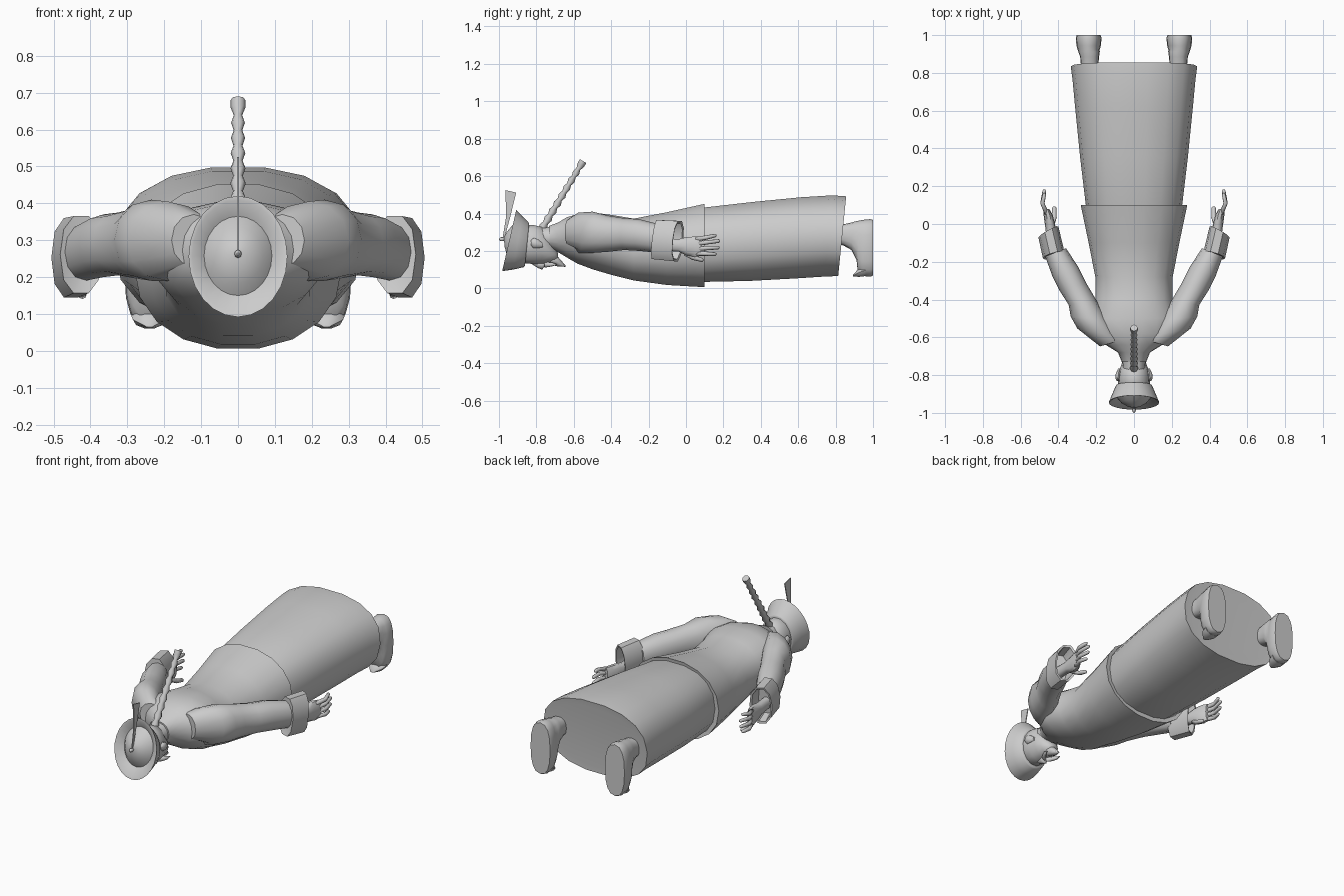
import bpy, bmesh, math


def finish(name, bm, mirror=False, angle=50):
    bmesh.ops.recalc_face_normals(bm, faces=bm.faces[:])
    me = bpy.data.meshes.new(name)
    bm.to_mesh(me)
    bm.free()
    ob = bpy.data.objects.new(name, me)
    bpy.context.collection.objects.link(ob)
    bpy.ops.object.select_all(action='DESELECT')
    ob.select_set(True)
    bpy.context.view_layer.objects.active = ob
    bpy.ops.object.shade_smooth_by_angle(angle=math.radians(angle))
    if mirror:
        ob.modifiers.new("Mirror", 'MIRROR').use_mirror_merge = False
    return ob


def loft(name, secs, n=16, power=2.0, mirror=False, angle=50):
    """Sections along y: (x, y, z_low, z_high, half_width, slope_x, slope_z)."""
    bm = bmesh.new()
    rings = []
    for s in secs:
        x, y, z0, z1, rx = s[:5]
        sx, sz = s[5:7] if len(s) > 5 else (0, 0)
        ring = []
        for i in range(n):
            a = 2 * math.pi * i / n
            c, d = math.cos(a), math.sin(a)
            u = rx * math.copysign(abs(c) ** (2 / power), c)
            v = (z1 - z0) / 2 * math.copysign(abs(d) ** (2 / power), d)
            ring.append(bm.verts.new((x + u, y + sx * u + sz * v, (z0 + z1) / 2 + v)))
        rings.append(ring)
    for a, b in zip(rings, rings[1:]):
        for i in range(n):
            j = (i + 1) % n
            bm.faces.new((a[i], a[j], b[j], b[i]))
    bm.faces.new(rings[0])
    bm.faces.new(rings[-1])
    return finish(name, bm, mirror, angle)


def finger(name, pts, r):
    """Slim tapered tube running towards +y."""
    last = len(pts) - 1
    secs = []
    for i, (x, y, z) in enumerate(pts):
        k = r * (1 - 0.25 * i / last)
        secs.append((x, y, z - k, z + k, k))
    x, y, z = pts[-1]
    secs.append((x, y + 0.008, z - r * .35, z + r * .35, r * .35))
    loft(name, secs, 8, mirror=True, angle=80)


# long skirt, slightly slanted at the hem
loft("skirt", [
    (0, -0.15, 0.06, 0.37, 0.19),
    (0, 0.10, 0.032, 0.435, 0.255),
    (0, 0.35, 0.037, 0.465, 0.285, 0, 0.05),
    (0, 0.60, 0.05, 0.49, 0.31, 0, 0.08),
    (0, 0.76, 0.06, 0.50, 0.325, 0, 0.10),
    (0, 0.835, 0.063, 0.495, 0.335, 0, 0.10),
    (0, 0.832, 0.10, 0.46, 0.29, 0, 0.10)], 18, 2.35, angle=60)

# jacket body with flared hem
loft("jacket", [
    (0, -0.73, 0.215, 0.335, 0.065),
    (0, -0.68, 0.19, 0.355, 0.085),
    (0, -0.64, 0.165, 0.38, 0.15),
    (0, -0.58, 0.13, 0.40, 0.22),
    (0, -0.50, 0.10, 0.408, 0.235),
    (0, -0.40, 0.07, 0.395, 0.205),
    (0, -0.28, 0.04, 0.375, 0.205),
    (0, -0.10, 0.015, 0.41, 0.24),
    (0, 0.10, 0.003, 0.455, 0.282),
    (0, 0.095, 0.03, 0.435, 0.255)], 18, 2.15)

# sleeves
loft("sleeve", [
    (0.12, -0.63, 0.23, 0.37, 0.06, -0.3, 0),
    (0.19, -0.575, 0.19, 0.405, 0.11, 0.2, 0),
    (0.235, -0.50, 0.19, 0.41, 0.10, 0.1, 0),
    (0.27, -0.42, 0.195, 0.39, 0.076, -0.1, 0),
    (0.325, -0.33, 0.205, 0.375, 0.07, -0.3, 0),
    (0.365, -0.25, 0.20, 0.37, 0.067, -0.4, 0),
    (0.415, -0.15, 0.19, 0.345, 0.055, -0.4, 0)], 12, 2.1, True)

# turned-back cuffs, open towards the hand
loft("cuff", [
    (0.42, -0.155, 0.20, 0.33, 0.035, -0.3, 0.05),
    (0.425, -0.165, 0.152, 0.37, 0.057, -0.3, 0.12),
    (0.453, -0.043, 0.14, 0.365, 0.053, -0.55, 0.1),
    (0.453, -0.046, 0.152, 0.353, 0.044, -0.55, 0.1),
    (0.435, -0.12, 0.17, 0.34, 0.04, -0.4, 0.1)], 10, 2.3, True, 35)

# hands
loft("palm", [
    (0.435, -0.12, 0.20, 0.27, 0.026),
    (0.44, -0.04, 0.195, 0.265, 0.027),
    (0.445, 0.0, 0.175, 0.275, 0.027),
    (0.455, 0.05, 0.165, 0.28, 0.024),
    (0.465, 0.08, 0.172, 0.277, 0.016)], 10, 2.3, True)
for nm, z0, z1, tip in (("little_finger", 0.262, 0.282, 0.155), ("ring_finger", 0.238, 0.253, 0.175),
                        ("middle_finger", 0.212, 0.218, 0.172), ("index_finger", 0.187, 0.183, 0.155)):
    finger(nm, [(0.46, 0.05, z0), (0.485, 0.11, (z0 + z1) / 2), (0.475, tip, z1)], 0.013)
finger("thumb", [(0.437, -0.01, 0.19), (0.422, 0.035, 0.165), (0.422, 0.085, 0.152)], 0.015)

# boots, toes pointing down
loft("boot", [
    (0.235, 0.79, 0.235, 0.335, 0.044),
    (0.235, 0.84, 0.23, 0.342, 0.046),
    (0.235, 0.885, 0.205, 0.352, 0.05),
    (0.238, 0.912, 0.15, 0.36, 0.057),
    (0.24, 0.922, 0.09, 0.362, 0.058, 0, 0.03),
    (0.24, 0.945, 0.066, 0.366, 0.065),
    (0.24, 0.985, 0.062, 0.37, 0.068),
    (0.24, 1.0, 0.068, 0.366, 0.063)], 16, 2.5, True)
loft("toe_tip", [(0.24, 0.893, 0.064, 0.072, 0.012), (0.24, 0.925, 0.06, 0.11, 0.045),
                 (0.24, 0.96, 0.064, 0.13, 0.05)], 10, mirror=True)

# neck and head, face down
loft("neck", [(0, -0.80, 0.21, 0.325, 0.058), (0, -0.72, 0.21, 0.33, 0.06),
              (0, -0.66, 0.2, 0.34, 0.07)], 12)
loft("head", [
    (0, -0.90, 0.16, 0.32, 0.07),
    (0, -0.85, 0.13, 0.34, 0.085, 0, 0.1),
    (0, -0.81, 0.128, 0.34, 0.083),
    (0, -0.77, 0.13, 0.33, 0.076),
    (0, -0.73, 0.135, 0.27, 0.062),
    (0, -0.70, 0.145, 0.215, 0.04),
    (0, -0.685, 0.16, 0.19, 0.02)], 14)
loft("nose", [(0, -0.825, 0.13, 0.15, 0.01), (0, -0.79, 0.108, 0.15, 0.016),
              (0, -0.77, 0.1, 0.15, 0.021), (0, -0.757, 0.115, 0.15, 0.016)], 8)
loft("ear", [(0.08, -0.83, 0.23, 0.255, 0.012), (0.084, -0.815, 0.215, 0.27, 0.015),
             (0.082, -0.79, 0.215, 0.26, 0.014), (0.076, -0.765, 0.22, 0.24, 0.008)], 8, mirror=True)
loft("moustache", [(0.012, -0.757, 0.112, 0.14, 0.014), (0.025, -0.74, 0.113, 0.14, 0.014),
                   (0.04, -0.715, 0.118, 0.138, 0.01), (0.045, -0.69, 0.126, 0.13, 0.002)],
     8, mirror=True)
loft("beard", [(0, -0.725, 0.128, 0.19, 0.035), (0, -0.69, 0.118, 0.175, 0.028),
               (0, -0.645, 0.115, 0.123, 0.004)], 8)

# hat: flared brim with a low crown inside and a knob
S = 0.23
loft("hat_brim", [
    (0, -0.85, 0.12, 0.348, 0.09, 0, 0.1),
    (0, -0.855, 0.113, 0.352, 0.096, 0, 0.11),
    (0, -0.90, 0.10, 0.385, 0.115, 0, 0.18),
    (0, -0.945, 0.092, 0.42, 0.134, 0, S),
    (0, -0.943, 0.105, 0.408, 0.124, 0, S),
    (0, -0.915, 0.15, 0.365, 0.092, 0, S),
    (0, -0.945, 0.185, 0.335, 0.068, 0, 0.2),
    (0, -0.965, 0.225, 0.30, 0.035, 0, 0.15),
    (0, -0.972, 0.25, 0.275, 0.01)], 24, angle=55)
loft("hat_knob", [(0, -0.965, 0.255, 0.271, 0.007), (0, -0.985, 0.252, 0.274, 0.01),
                  (0, -0.993, 0.254, 0.272, 0.008), (0, -1.0, 0.26, 0.266, 0.003)], 8)

# flat plume rising from the knob
bm = bmesh.new()
outline = [(-0.982, 0.262), (-0.972, 0.262), (-0.94, 0.38), (-0.908, 0.512), (-0.965, 0.525), (-0.962, 0.38)]
sides = [[bm.verts.new((x, y, z)) for y, z in outline] for x in (-0.0025, 0.0025)]
for side in sides:
    bm.faces.new(side)
for i in range(6):
    j = (i + 1) % 6
    bm.faces.new((sides[0][i], sides[0][j], sides[1][j], sides[1][i]))
finish("plume", bm)

# plait: beaded rod standing off the back of the head
bm = bmesh.new()
prev = None
d = (0.225, 0.37)
length = math.hypot(*d)
for k in range(19):
    t = k / 18
    r = (0.021 if k % 2 else 0.013) * (1.1 - 0.25 * t)
    if k >= 17:
        r = 0.02
    ring = []
    for i in range(8):
        a = 2 * math.pi * i / 8
        u, v = r * math.cos(a), r * math.sin(a)
        ring.append(bm.verts.new((u, -0.775 + d[0] * t + v * d[1] / length,
                                  0.31 + d[1] * t - v * d[0] / length)))
    if prev:
        for i in range(8):
            bm.faces.new((prev[i], prev[(i + 1) % 8], ring[(i + 1) % 8], ring[i]))
    else:
        bm.faces.new(ring)
    prev = ring
bm.faces.new(prev)
finish("plait", bm)
